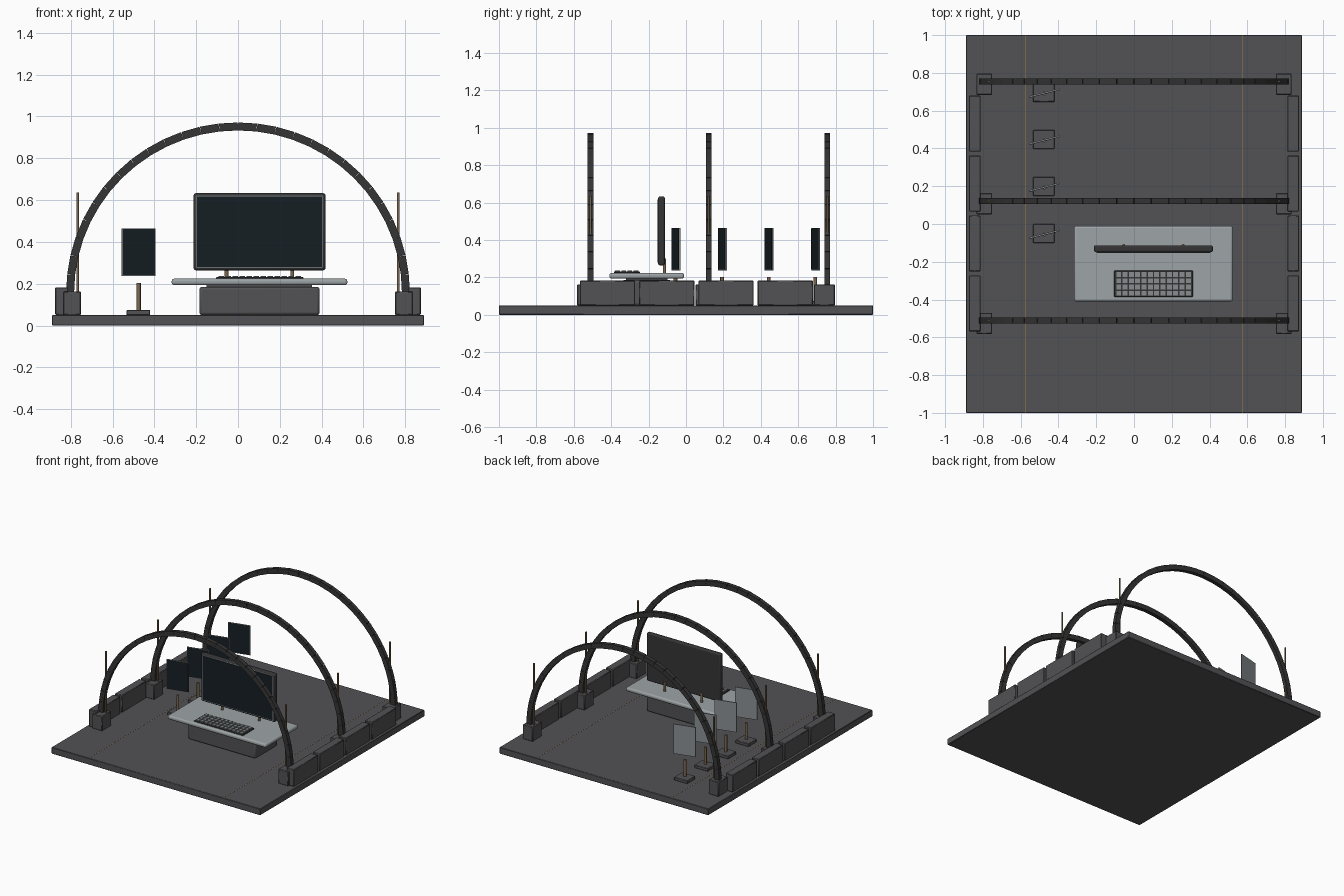
import bpy, math
from mathutils import Matrix, Vector

if "Cube" in bpy.data.objects:
    bpy.data.objects.remove(bpy.data.objects["Cube"])


def material(name, rgb):
    m = bpy.data.materials.new(name)
    m.diffuse_color = (*rgb, 1)
    m.use_nodes = True
    m.node_tree.nodes["Principled BSDF"].inputs["Base Color"].default_value = m.diffuse_color
    return m


STONE = material("stone", (0.085, 0.085, 0.09))
CHARCOAL = material("charcoal", (0.035, 0.035, 0.037))
BRONZE = material("bronze", (0.2, 0.14, 0.08))
DESK = material("desk_grey", (0.34, 0.37, 0.38))
GLASS = material("screen_glass", (0.008, 0.013, 0.017))
FRAME = material("frame_grey", (0.25, 0.27, 0.28))


def box(name, x, y, z, mat, bevel=0.0, segments=2, rot=None):
    """Box from (min, max) ranges; the optional matrix is applied afterwards."""
    bpy.ops.mesh.primitive_cube_add(size=1)
    o = bpy.context.object
    o.name = name
    size = Vector((x[1] - x[0], y[1] - y[0], z[1] - z[0]))
    mid = Vector((sum(x) / 2, sum(y) / 2, sum(z) / 2))
    m = Matrix.Translation(mid) @ Matrix.Diagonal((*size, 1))
    o.data.transform(rot @ m if rot else m)
    o.data.materials.append(mat)
    if bevel:
        b = o.modifiers.new("bevel", 'BEVEL')
        b.width, b.segments = bevel, segments
        bpy.ops.object.shade_smooth_by_angle()
    return o


def around(x, r):
    return (x - r, x + r)


def rod(name, x, y, z, r, mat):
    bpy.ops.mesh.primitive_cylinder_add(vertices=16, radius=r, depth=z[1] - z[0],
                                        location=(x, y, sum(z) / 2))
    o = bpy.context.object
    o.name = name
    o.data.materials.append(mat)
    bpy.ops.object.shade_smooth_by_angle()
    return o


# Floor slab with two thin inlaid lines
box("floor_slab", (-0.89, 0.89), (-1, 1), (0, 0.05), STONE, 0.003, 1)
for x in (-0.575, 0.575):
    box("floor_inlay", around(x, 0.002), (-1, 1), (0.045, 0.0508), BRONZE)

# Segmented arches with footings and upright rods
RX, RZ, CZ, N = 0.803, 0.797, 0.155, 28
for y in (-0.511, 0.122, 0.755):
    for i in range(N):
        a0, a1 = math.pi * i / N, math.pi * (i + 1) / N
        p0 = Vector((RX * math.cos(a0), y, CZ + RZ * math.sin(a0)))
        p1 = Vector((RX * math.cos(a1), y, CZ + RZ * math.sin(a1)))
        d = p1 - p0
        rot = (Matrix.Translation((p0 + p1) / 2)
               @ Matrix.Rotation(-math.atan2(d.z, d.x), 4, 'Y'))
        box("arch_segment", around(0, d.length * 0.495), around(0, 0.0155),
            around(0, 0.019), CHARCOAL, rot=rot)
    for s in (-1, 1):
        box("arch_footing", around(0.793 * s, 0.042), around(y - 0.015, 0.056),
            (0.05, 0.163), STONE, 0.004, 1)
        rod("upright_rod", 0.767 * s, y, (0.05, 0.636), 0.006, BRONZE)

# Low wall blocks along both sides
for y in (-0.42, -0.103, 0.214, 0.531):
    for s in (-1, 1):
        box("wall_block", around(0.843 * s, 0.031), around(y, 0.148),
            (0.05, 0.183), STONE, 0.004, 1)

# Desk
box("desk_pedestal", (-0.185, 0.39), (-0.345, -0.075), (0.05, 0.185), STONE, 0.012)
box("desk_neck", (-0.15, 0.355), (-0.32, -0.1), (0.18, 0.2), STONE)
box("desk_top", (-0.317, 0.523), (-0.41, -0.01), (0.193, 0.224), DESK, 0.012, 3)

# Wide monitor on two posts
box("monitor_case", (-0.212, 0.418), (-0.149, -0.113), (0.264, 0.633), CHARCOAL, 0.01, 3)
box("monitor_bezel", (-0.203, 0.409), (-0.151, -0.14), (0.273, 0.624), FRAME, 0.002, 1)
box("monitor_screen", (-0.196, 0.402), (-0.153, -0.14), (0.28, 0.617), GLASS)
for x in (-0.055, 0.26):
    rod("monitor_post", x, -0.115, (0.22, 0.3), 0.009, BRONZE)

# Keyboard: tray with 12 x 4 keys
box("keyboard_tray", (-0.106, 0.313), (-0.386, -0.247), (0.222, 0.231), CHARCOAL, 0.003, 1)
for i in range(12):
    for j in range(4):
        box("key", around(0.1035 + (i - 5.5) * 0.0335, 0.0132),
            around(-0.3165 + (j - 1.5) * 0.033, 0.0125), (0.229, 0.238), FRAME)

# Row of small floating panels above their stands
for y in (-0.05, 0.199, 0.448, 0.697):
    box("stand_plate", around(-0.477, 0.057), around(y, 0.05), (0.05, 0.074),
        STONE, 0.003, 1)
    rod("stand_post", -0.475, y - 0.006, (0.07, 0.203), 0.01, BRONZE)
    rot = Matrix.Translation((-0.475, y - 0.004, 0.351)) @ Matrix.Rotation(math.radians(14), 4, 'Z')
    box("panel_back", around(0, 0.083), (-0.003, 0.004), around(0, 0.114), FRAME, rot=rot)
    box("panel_screen", around(0, 0.079), (-0.005, 0), around(0, 0.11), GLASS, rot=rot)
